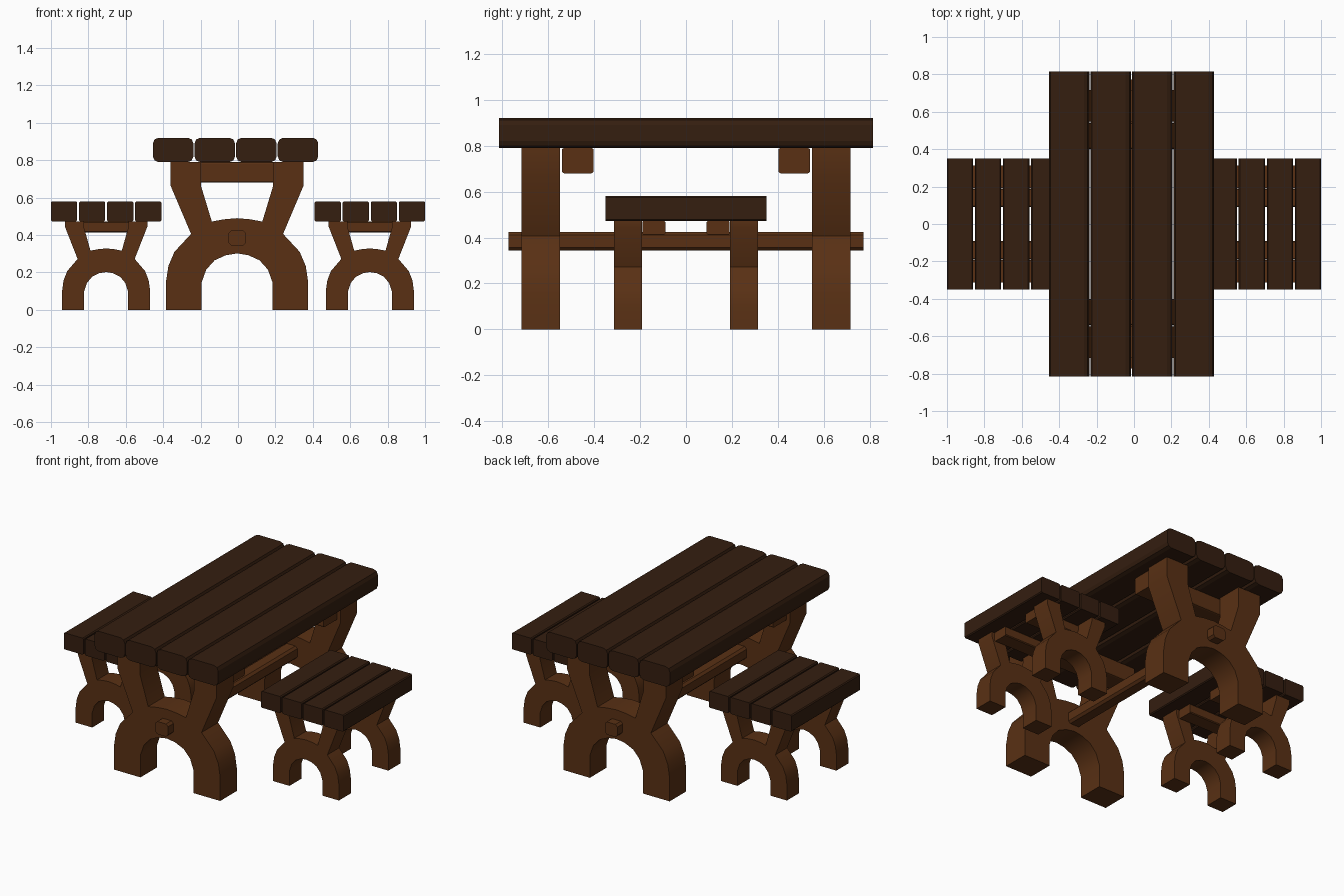
import bpy, bmesh, math

if "Cube" in bpy.data.objects:
    bpy.data.objects.remove(bpy.data.objects["Cube"])


def material(name, rgb):
    m = bpy.data.materials.new(name)
    m.diffuse_color = (*rgb, 1)
    m.use_nodes = True
    m.node_tree.nodes["Principled BSDF"].inputs["Base Color"].default_value = m.diffuse_color
    return m


DARK = material("dark_wood", (0.035, 0.013, 0.005))
WARM = material("warm_wood", (0.1, 0.03, 0.007))


def prism(name, profile, a, b, mat, axis="Y", smooth=False):
    """Extrude a 2D outline from a to b along Y (outline in XZ) or X (outline in YZ)."""
    place = (lambda u, v, t: (u, t, v)) if axis == "Y" else (lambda u, v, t: (t, u, v))
    bm = bmesh.new()
    near = [bm.verts.new(place(u, v, a)) for u, v in profile]
    far = [bm.verts.new(place(u, v, b)) for u, v in profile]
    bm.faces.new(near)
    bm.faces.new(far)
    n = len(near)
    for i in range(n):
        j = (i + 1) % n
        bm.faces.new((near[i], near[j], far[j], far[i]))
    bmesh.ops.recalc_face_normals(bm, faces=bm.faces)
    me = bpy.data.meshes.new(name)
    bm.to_mesh(me)
    bm.free()
    me.materials.append(mat)
    ob = bpy.data.objects.new(name, me)
    bpy.context.collection.objects.link(ob)
    if smooth:
        bpy.ops.object.select_all(action="DESELECT")
        ob.select_set(True)
        bpy.context.view_layer.objects.active = ob
        bpy.ops.object.shade_smooth_by_angle(angle=math.radians(30))
    return ob


def rounded_rect(u0, u1, v0, v1, r, seg=2):
    corners = [(u1 - r, v1 - r), (u0 + r, v1 - r), (u0 + r, v0 + r), (u1 - r, v0 + r)]
    return [(cu + r * math.cos(math.pi / 2 * (q + k / seg)),
             cv + r * math.sin(math.pi / 2 * (q + k / seg)))
            for q, (cu, cv) in enumerate(corners) for k in range(seg + 1)]


# Right half of the arched trestle: outside going up, then down the upper V
OUTER = [(0.38, 0), (0.38, 0.15), (0.367, 0.235), (0.335, 0.31), (0.246, 0.406),
         (0.355, 0.663), (0.355, 0.79), (0.193, 0.79), (0.193, 0.663),
         (0.135, 0.472), (0.07, 0.484)]
# Inner arch, from the crown down to the foot
INNER = [(0.06, 0.292), (0.12, 0.265), (0.165, 0.215), (0.19, 0.145), (0.19, 0)]


def trestle(name, cx, sx, sz, top, y0, y1):
    up = OUTER + [(0, 0.49)] + [(-x, z) for x, z in reversed(OUTER)]
    arch = [(-x, z) for x, z in reversed(INNER)] + [(0, 0.302)] + INNER
    prism(name, [(cx + x * sx, min(z * sz, top)) for x, z in up + arch],
          y0, y1, WARM, smooth=True)


# Table top planks
for i in range(4):
    x = -0.455 + i * 0.2225
    prism(f"table_plank_{i + 1}", rounded_rect(x, x + 0.2165, 0.79, 0.92, 0.03),
          -0.815, 0.815, DARK)

# Table trestles and cross bars under the top
for s, end in ((-1, "front"), (1, "back")):
    y0, y1 = sorted((s * 0.548, s * 0.717))
    trestle(f"table_{end}_leg", -0.005, 1, 1, 0.79, y0, y1)
    y0, y1 = sorted((s * 0.402, s * 0.541))
    prism(f"table_{end}_cross_bar", rounded_rect(y0, y1, 0.68, 0.79, 0.01),
          -0.34, 0.33, WARM, "X")

# Long stretcher through both trestles
prism("table_stretcher", rounded_rect(-0.05, 0.04, 0.343, 0.425, 0.014, 1),
      -0.772, 0.772, WARM)

# Two benches
for cx, side in ((-0.705, "left"), (0.705, "right")):
    for i in range(4):
        x = cx - 0.295 + i * 0.15
        prism(f"{side}_bench_plank_{i + 1}",
              rounded_rect(x, x + 0.14, 0.473, 0.58, 0.006, 1), -0.35, 0.35, DARK)
    for s, end in ((-1, "front"), (1, "back")):
        y0, y1 = sorted((s * 0.192, s * 0.313))
        trestle(f"{side}_bench_{end}_leg", cx, 0.62, 0.67, 0.473, y0, y1)
        y0, y1 = sorted((s * 0.09, s * 0.19))
        prism(f"{side}_bench_{end}_cross_bar", rounded_rect(y0, y1, 0.413, 0.473, 0.005, 1),
              cx - 0.2, cx + 0.2, WARM, "X")
